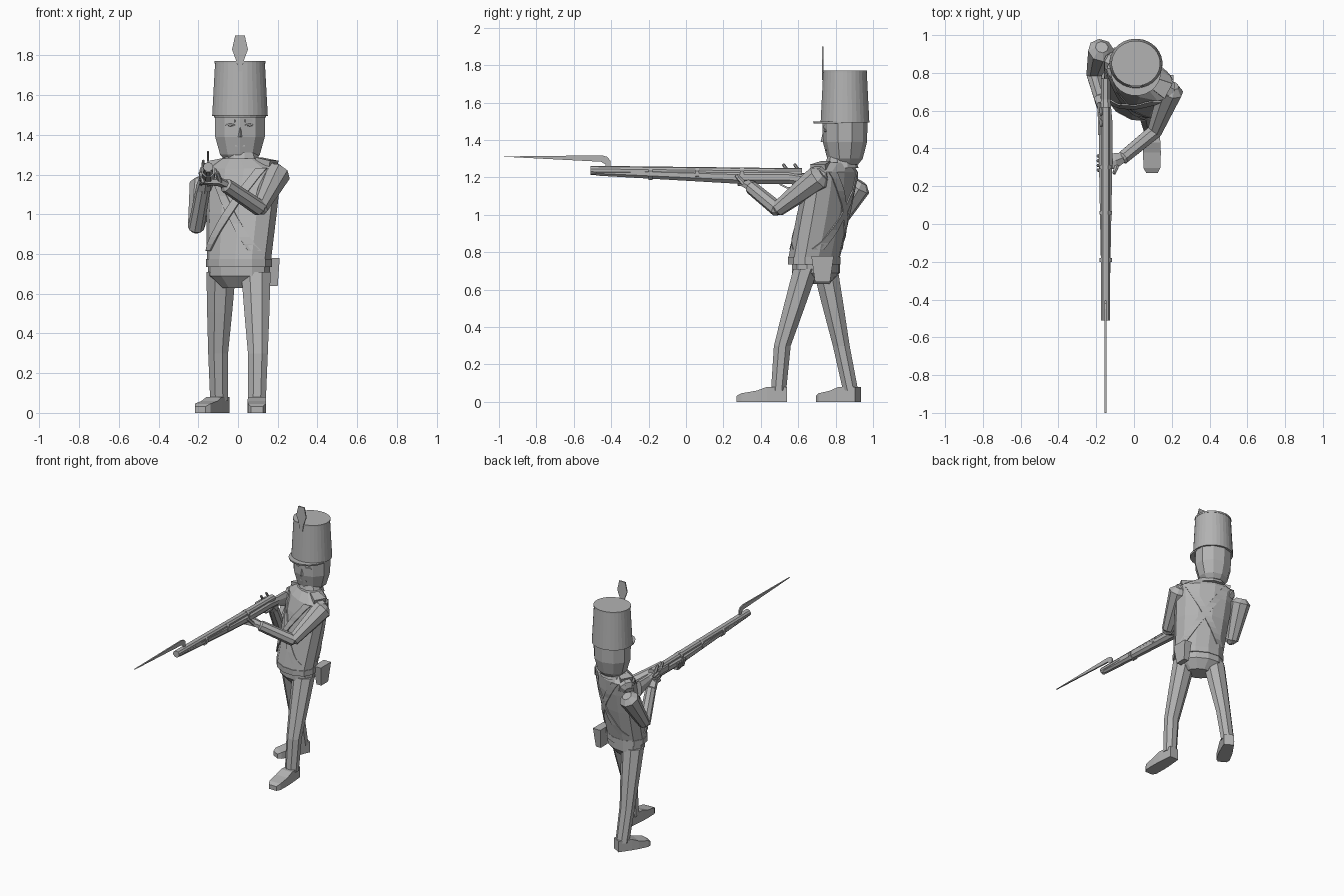
import bpy
import bmesh
from math import sin, cos, pi, radians
from mathutils import Vector
from mathutils.bvhtree import BVHTree

cube = bpy.data.objects.get("Cube")
if cube:
    bpy.data.objects.remove(cube, do_unlink=True)

GREY = (0.45, 0.45, 0.45, 1)
grey = bpy.data.materials.new("plain grey")
grey.use_nodes = True
grey.diffuse_color = GREY
grey.node_tree.nodes["Principled BSDF"].inputs["Base Color"].default_value = GREY

UP = Vector((0, 0, 1))
SIDES = (("left", 1), ("right", -1))


def finish(name, bm):
    bmesh.ops.recalc_face_normals(bm, faces=bm.faces)
    mesh = bpy.data.meshes.new(name)
    bm.to_mesh(mesh)
    bm.free()
    mesh.materials.append(grey)
    obj = bpy.data.objects.new(name, mesh)
    bpy.context.collection.objects.link(obj)
    return obj


def skin(name, loops):
    """Bridge a list of equal point loops and cap both ends."""
    bm = bmesh.new()
    rows = [[bm.verts.new(point) for point in loop] for loop in loops]
    for low, high in zip(rows, rows[1:]):
        for i in range(len(low)):
            bm.faces.new((low[i - 1], low[i], high[i], high[i - 1]))
    bm.faces.new(rows[0])
    bm.faces.new(rows[-1])
    return finish(name, bm)


def section(centre, u, v, half_u, half_v, sides):
    """Regular polygon whose flats touch the given half sizes."""
    grow = 1 / cos(pi / sides)
    angles = [2 * pi * (i + 0.5) / sides for i in range(sides)]
    return [Vector(centre) + u * half_u * grow * cos(a) + v * half_v * grow * sin(a) for a in angles]


def rings(name, levels, sides=10, turn=0):
    """Level sections, each given as centre, half width and half depth."""
    u = Vector((cos(radians(turn)), sin(radians(turn)), 0))
    v = UP.cross(u)
    return skin(name, [section(c, u, v, w, d, sides) for c, w, d in levels])


def stack(name, x, y, profile, depth, sides=10, turn=0):
    """Upright part on one axis: profile of height and half width."""
    return rings(name, [((x, y, z), w, w * depth) for z, w in profile], sides, turn)


def limb(name, stations, sides=8, heading=None):
    """Sections across a path, each given as centre, half width and half height."""
    along = heading or Vector(stations[-1][0]) - Vector(stations[0][0])
    u = along.cross(UP).normalized()
    v = u.cross(along).normalized()
    return skin(name, [section(c, u, v, w, h, sides) for c, w, h in stations])


def bone(name, start, end, thick, thin, sides=8):
    """Tapered limb with a bevelled end at each joint."""
    a, b = Vector(start), Vector(end)
    bevel = (b - a).normalized()
    spots = ((a - bevel * thick / 2, thick / 2), (a, thick), (b, thin), (b + bevel * thin / 2, thin / 2))
    return limb(name, [(c, r, r) for c, r in spots], sides)


def plate(name, points, thickness):
    half = Vector(thickness) / 2
    return skin(name, [[Vector(p) + half * s for p in points] for s in (-1, 1)])


# Torso, twisted so that the left shoulder leads
TWIST = -28
across = Vector((cos(radians(TWIST)), sin(radians(TWIST)), 0))
ahead = across.cross(UP)
waist, neck = Vector((0.005, 0.685, 0.77)), Vector((0.03, 0.785, 1.23))
levels = [(waist.lerp(neck, f), 0.165 + 0.035 * f, 0.125 - 0.025 * f ** 4) for f in (0, 0.5, 0.8, 1)]
levels.append((neck + Vector((-0.01, 0.02, 0.05)), 0.11, 0.07))
torso = rings("jacket", levels, 12, TWIST)
stack("hips", waist.x, 0.695, [(0.63, 0.09), (0.69, 0.16), (0.78, 0.16)], 0.7, 12, TWIST)
stack("waist_belt", waist.x, waist.y, [(0.735, 0.17), (0.775, 0.17)], 0.75, 12, TWIST)
stack("collar", 0.015, 0.83, [(0.25 + 1, 0.1), (0.31 + 1, 0.08)], 0.85, 10, TWIST)
stack("hip_pouch", 0.18, 0.73, [(0.64, 0.02), (0.78, 0.03)], 2, 4)

# Crossed belts laid onto the jacket, front and back
mesh = torso.data
tree = BVHTree.FromPolygons([v.co for v in mesh.vertices], [p.vertices[:] for p in mesh.polygons])


def cross_belt(name, facing, slope):
    bm = bmesh.new()
    last = None
    for i in range(13):
        f = i / 12
        row = []
        for edge in (-0.025, 0.025):
            start = neck.lerp(waist, 0.9 * f) + across * (slope * (0.14 - 0.27 * f) + edge) + facing
            hit = tree.ray_cast(start, -facing)[0]
            if hit:
                row.append(bm.verts.new(hit + facing * 0.007))
        row = row if len(row) == 2 else None
        if last and row:
            bm.faces.new((*last, *reversed(row)))
        last = row
    belt = finish(name, bm)
    belt.modifiers.new("thickness", "SOLIDIFY").thickness = 0.008


for word, s in SIDES:
    cross_belt(f"front_belt_{word}", ahead, s)
    cross_belt(f"back_belt_{word}", -ahead, s)

# Head and face
HX, HY = 0.01, 0.85
stack("head", HX, HY, [(1.27, 0.075), (1.3, 0.1), (1.39, 0.125), (1.51, 0.127)], 0.9)
skin("nose", [[(HX - w, 0.75, z), (HX + w, 0.75, z), (HX, tip, z)]
              for w, tip, z in ((0.015, 0.735, 1.46), (0.02, 0.72, 1.39))])
for word, s in SIDES:
    inner, outer = Vector((HX + s * 0.025, 0.742, 1.45)), Vector((HX + s * 0.07, 0.757, 1.45))
    limb(f"{word}_eye", [(inner, 0.006, 0.003), (inner.lerp(outer, 0.5), 0.01, 0.009), (outer, 0.006, 0.003)], 6)
    bone(f"{word}_brow", inner + UP * 0.02, outer + UP * 0.025, 0.008, 0.005, 4)
stack("mouth", HX, 0.758, [(1.34, 0.025), (1.35, 0.025)], 0.4, 4)

# Tall hat with peak and plume
stack("hat", HX, HY, [(1.495, 0.14), (1.77, 0.125)], 0.93, 32)
stack("hat_rim", HX, HY, [(1.76, 0.128), (1.772, 0.128)], 0.93, 32)
stack("hat_peak", HX, 0.81, [(1.488, 0.13), (1.5, 0.133)], 0.98, 24)
half = [(0.01, 1.72), (0.018, 1.77), (0.04, 1.83), (0.024, 1.9)]
outline = [(HX + w, z) for w, z in half] + [(HX - w, z) for w, z in reversed(half)]
plate("plume", [(x, 0.73, z) for x, z in outline], (0, 0.008, 0))

# Legs striding, left one forward
STRIDE = {
    "left": ((0.09, 0.64, 0.71), (0.1, 0.515, 0.3), (0.095, 0.495, 0.06), (0, -1, 0)),
    "right": ((-0.085, 0.745, 0.71), (-0.1, 0.83, 0.3), (-0.095, 0.88, 0.06), (-0.5, -0.9, 0)),
}
for word, (hip, knee, ankle, toward) in STRIDE.items():
    thigh = Vector(hip).lerp(Vector(knee), 0.5)
    rings(f"{word}_leg", [(c, r, r * 0.9) for c, r in
                          ((ankle, 0.045), (knee, 0.05), (thigh, 0.063), (hip, 0.074))], 8)
    toward = Vector(toward).normalized()
    heel = Vector((ankle[0], ankle[1], 0)) - toward * 0.045
    length = 0.27 if word == "left" else 0.24
    shape = ((0, 0.035, 0.04), (0.4, 0.045, 0.04), (0.6, 0.047, 0.03), (0.9, 0.045, 0.023), (1, 0.03, 0.016))
    limb(f"{word}_shoe", [(heel + toward * length * f + UP * h, w, h) for f, w, h in shape], 4, toward)

# Arms
for word, shoulder, elbow, wrist in (
        ("left", (0.195, 0.71, 1.2), (0.11, 0.49, 1.03), (-0.06, 0.35, 1.145)),
        ("right", (-0.175, 0.92, 1.15), (-0.212, 0.79, 0.93), (-0.175, 0.66, 1.13))):
    bone(f"{word}_upper_arm", shoulder, elbow, 0.064, 0.038)
    bone(f"{word}_forearm", elbow, wrist, 0.038, 0.034)
for word, s in SIDES:
    cap = neck + across * s * 0.17
    bone(f"{word}_shoulder", cap - across * s * 0.05, cap - UP * 0.03, 0.045, 0.055)
    limb(f"{word}_shoulder_strap", [(neck + across * s * 0.08 + UP * 0.045, 0.03, 0.012),
                                    (cap + UP * 0.025, 0.045, 0.015)], 4)

# Hands closing on the weapon
X = -0.15
limb("left_hand", [((-0.05, 0.355, 1.145), 0.025, 0.02), ((-0.1, 0.335, 1.165), 0.04, 0.02),
                   ((-0.18, 0.325, 1.165), 0.045, 0.014)], 6)
bone("left_thumb", (-0.09, 0.31, 1.165), (-0.105, 0.27, 1.21), 0.012, 0.009, 6)
bone("right_hand", (-0.175, 0.66, 1.13), (-0.165, 0.61, 1.18), 0.034, 0.026, 6)
for i in range(4):
    knuckle = Vector((X - 0.025, 0.285 + i * 0.025, 1.16))
    bone(f"left_finger_{i}", knuckle, knuckle + Vector((-0.015, 0, 0.05)), 0.01, 0.008, 6)
    knuckle = Vector((X - 0.035, 0.64, 1.15 + i * 0.02))
    bone(f"right_finger_{i}", knuckle, knuckle + Vector((0, -0.07, 0.01)), 0.01, 0.008, 6)


def gun_part(name, stations, sides=8):
    """Part lying along the weapon: y, z, half width, half height."""
    limb(name, [((X, y, z), w, h) for y, z, w, h in stations], sides, Vector((0, 1, 0)))


# Musket with bayonet
gun_part("gun_stock", [(-0.48, 1.23, 0.02, 0.02), (0.3, 1.2, 0.035, 0.035), (0.55, 1.2, 0.035, 0.035),
                       (0.66, 1.185, 0.025, 0.03), (0.77, 1.16, 0.025, 0.055)])
gun_part("gun_barrel", [(-0.51, 1.238, 0.024, 0.023), (0.62, 1.226, 0.024, 0.022)], 10)
for i, y in enumerate((-0.2, 0.05, 0.29)):
    gun_part(f"barrel_band_{i}", [(y + d, 1.22, 0.033, 0.033) for d in (0, 0.02)])
stack("gun_lock", X - 0.035, 0.53, [(1.2, 0.006), (1.235, 0.006)], 10, 4)
for i, y in enumerate((0.52, 0.58)):
    bone(f"lock_hammer_{i}", (X - 0.025, y + 0.03, 1.225), (X - 0.025, y, 1.27), 0.009, 0.007, 6)
gun_part("trigger_guard", [(y, z, 0.007, 0.005) for y, z in
                           ((0.5, 1.165), (0.54, 1.145), (0.6, 1.145), (0.64, 1.165))], 4)
blade = [(-1, 1.312), (-0.45, 1.318), (-0.42, 1.31), (-0.405, 1.29),
         (-0.405, 1.245), (-0.43, 1.245), (-0.43, 1.27), (-0.455, 1.284)]
plate("bayonet", [(X, y, z) for y, z in blade], (0.01, 0, 0))
